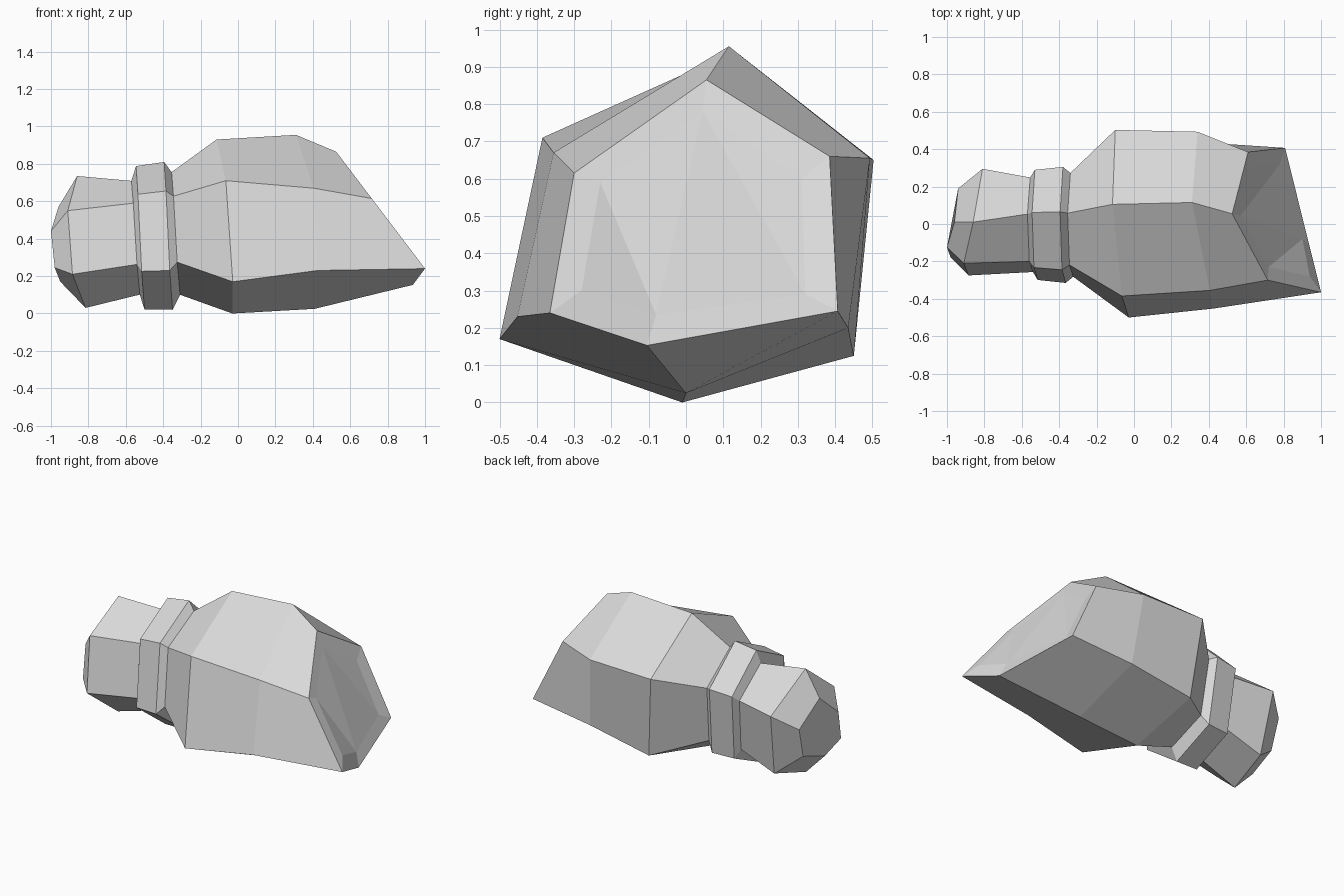
import bpy, bmesh

# Six-sided section, in order: top, front upper, front lower, bottom, back lower, back upper
# Collar section as (x lean, y, z) offsets from its centre
COLLAR = [(-0.02, 0.065, 0.395), (-0.01, -0.245, 0.24), (0.01, -0.315, -0.185),
          (0.025, -0.03, -0.395), (0.015, 0.25, -0.265), (-0.005, 0.305, 0.17)]


def collar_ring(x, z, wide, high):
    return [(x + lean, y * wide, z + h * high) for lean, y, h in COLLAR]


# Narrow left end: end cap ring and shoulder ring
tip = [
    [(-0.96, 0.01, 0.57), (-1.0, -0.125, 0.44), (-0.98, -0.18, 0.245),
     (-0.95, -0.06, 0.17), (-0.93, 0.135, 0.235), (-0.94, 0.19, 0.43)],
    [(-0.86, 0.01, 0.735), (-0.91, -0.21, 0.55), (-0.885, -0.275, 0.21),
     (-0.815, -0.06, 0.03), (-0.78, 0.215, 0.115), (-0.81, 0.295, 0.52)],
]

# Raised collar: groove, two rim rings, groove
collar = [collar_ring(-0.55, 0.405, 0.815, 0.77),
          collar_ring(-0.525, 0.405, 0.95, 0.97),
          collar_ring(-0.375, 0.415, 1.0, 1.0),
          collar_ring(-0.335, 0.428, 0.895, 0.83)]

# Wide body ending in a slanted cut
body = [
    [(-0.115, 0.105, 0.93), (-0.065, -0.385, 0.71), (-0.028, -0.5, 0.17),
     (-0.03, -0.01, 0.0), (-0.05, 0.45, 0.125), (-0.10, 0.503, 0.65)],
    [(0.31, 0.115, 0.955), (0.405, -0.355, 0.67), (0.425, -0.452, 0.23),
     (0.41, 0.0, 0.025), (0.38, 0.435, 0.20), (0.34, 0.493, 0.655)],
    [(0.525, 0.055, 0.865), (0.715, -0.30, 0.615), (1.0, -0.365, 0.24),
     (0.935, -0.105, 0.153), (0.808, 0.407, 0.245), (0.61, 0.385, 0.66)],
]

# Inner ring on the slanted cut
cut = [[(0.57, 0.045, 0.78), (0.72, -0.23, 0.59), (0.94, -0.28, 0.30),
        (0.90, -0.08, 0.235), (0.78, 0.32, 0.29), (0.63, 0.31, 0.60)]]

# Bridge all rings into one closed shell
bm = bmesh.new()
rings = [[bm.verts.new(p) for p in ring] for ring in tip + collar + body + cut]
for a, b in zip(rings, rings[1:]):
    for i in range(6):
        j = (i + 1) % 6
        bm.faces.new((a[i], a[j], b[j], b[i]))

# Close the left end, and the cut with a slightly folded surface
bm.faces.new(rings[0])
end = rings[-1]
for tri in ((1, 2, 3), (0, 1, 3), (0, 3, 4), (0, 4, 5)):
    bm.faces.new([end[i] for i in tri])
bmesh.ops.recalc_face_normals(bm, faces=bm.faces)

mesh = bpy.data.meshes.new("faceted_body")
bm.to_mesh(mesh)
bm.free()

grey = bpy.data.materials.new("light_grey")
grey.diffuse_color = (0.7, 0.7, 0.7, 1.0)
mesh.materials.append(grey)
obj = bpy.data.objects.new("faceted_body", mesh)
bpy.context.collection.objects.link(obj)
